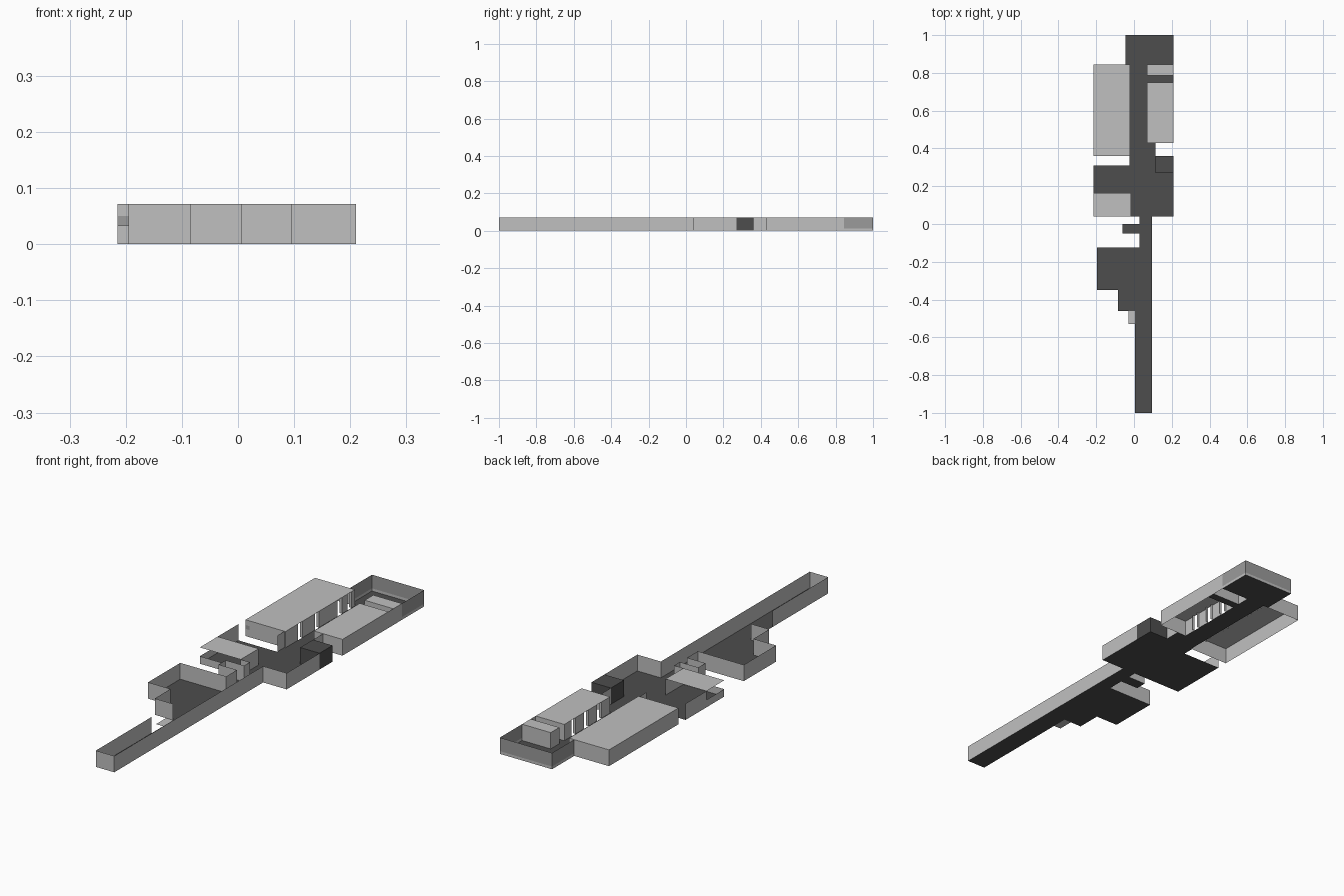
import bpy

cube = bpy.data.objects.get("Cube")
if cube:
    bpy.data.objects.remove(cube)

H = 0.072  # wall height


def material(name, value):
    m = bpy.data.materials.new(name)
    m.use_nodes = True
    c = (value, value, value, 1)
    m.diffuse_color = c
    m.node_tree.nodes["Principled BSDF"].inputs["Base Color"].default_value = c
    return m


light = material("light grey", 0.53)
dark = material("dark grey", 0.075)
mid = material("middle grey", 0.33)


def build(name, quads, mat):
    verts = [p for q in quads for p in q]
    faces = [tuple(range(4 * i, 4 * i + 4)) for i in range(len(quads))]
    mesh = bpy.data.meshes.new(name)
    mesh.from_pydata(verts, [], faces)
    mesh.materials.append(mat)
    ob = bpy.data.objects.new(name, mesh)
    bpy.context.collection.objects.link(ob)
    return ob


def panel(a, b, z0=0, z1=H):
    return [(*a, z0), (*b, z0), (*b, z1), (*a, z1)]


def flat(x0, x1, y0, y1, z=0):
    return [(x0, y0, z), (x1, y0, z), (x1, y1, z), (x0, y1, z)]


def walls(name, path, mat=light, z0=0, z1=H):
    build(name, [panel(a, b, z0, z1) for a, b in zip(path, path[1:])], mat)


def door_wall(name, x, y0, y1, doors, depth, width=0.03):
    # wall with door gaps, each lined by two cheeks
    quads, y = [], y0
    for d in doors:
        a, b = d - width / 2, d + width / 2
        quads.append(panel((x, y), (x, a)))
        quads += [panel((x, e), (x + depth, e)) for e in (a, b)]
        y = b
    quads.append(panel((x, y), (x, y1)))
    build(name, quads, light)


# Floors
build("hall_floor", [
    flat(-0.045, 0.21, 0.845, 1),
    flat(-0.02, 0.07, 0.36, 0.845),
    flat(0.07, 0.21, 0.75, 0.785),
    flat(0.07, 0.115, 0.27, 0.43),
    flat(-0.025, 0.07, 0.27, 0.36),
    flat(-0.015, 0.21, 0.04, 0.27),
    flat(-0.215, -0.015, 0.04, 0.31),
], dark)
build("corridor_floor", [
    flat(0.005, 0.095, -1, -0.125),
    flat(0.03, 0.095, -0.125, 0.04),
    flat(-0.06, 0.03, -0.05, 0),
    flat(-0.195, 0.005, -0.35, -0.125),
    flat(-0.085, 0.005, -0.46, -0.35),
], dark)
build("alcove_floor", [flat(-0.03, 0.005, -0.53, -0.46)], light)

# Corridor and front room walls
walls("corridor_wall", [(0.005, -0.61), (0.005, -1), (0.095, -1),
                        (0.095, 0.04), (0.21, 0.04), (0.21, 0.27)])
walls("front_room_wall", [(0.005, -0.46), (-0.085, -0.46), (-0.085, -0.35),
                          (-0.195, -0.35), (-0.195, -0.125), (0.03, -0.125),
                          (0.03, -0.05), (-0.06, -0.05), (-0.06, 0), (0.03, 0),
                          (0.03, 0.04), (-0.015, 0.04), (-0.015, 0.165)])

# Side room with a low wall under a flat roof
walls("side_room_wall", [(-0.215, 0.165), (-0.215, 0.31)])
walls("side_room_low_wall", [(-0.215, 0.165), (-0.215, 0.04), (-0.015, 0.04)], z1=0.033)
build("side_room_roof", [flat(-0.215, -0.015, 0.04, 0.165, H)], light)
walls("hall_corner_wall", [(-0.025, 0.31), (-0.025, 0.36)])

# Large roofed block, open underneath
walls("large_block_wall", [(-0.02, 0.36), (-0.215, 0.36), (-0.215, 0.845), (-0.02, 0.845)])
door_wall("large_block_door_wall", -0.02, 0.36, 0.845, [0.463, 0.58, 0.74, 0.807], -0.012)
build("large_block_roof", [flat(-0.215, -0.02, 0.36, 0.845, H)], light)
walls("large_block_window", [(-0.214, 0.358), (-0.195, 0.358)], mid, 0.033, 0.05)

# Two smaller roofed blocks with a passage between them
walls("small_block_wall", [(0.07, 0.43), (0.21, 0.43), (0.21, 0.75), (0.07, 0.75)])
door_wall("small_block_door_wall", 0.07, 0.43, 0.75, [0.505, 0.596, 0.686], 0.012)
build("small_block_roof", [flat(0.07, 0.21, 0.43, 0.75, H)], light)
walls("passage_end_wall", [(0.21, 0.75), (0.21, 0.785)])
walls("end_block_wall", [(0.07, 0.785), (0.21, 0.785), (0.21, 0.845),
                         (0.07, 0.845), (0.07, 0.785)])
build("end_block_roof", [flat(0.07, 0.21, 0.785, 0.845, H)], light)

# Dark closed box beside the hall
walls("hall_short_wall", [(0.115, 0.36), (0.115, 0.43)])
walls("dark_box_sides", [(0.115, 0.27), (0.21, 0.27), (0.21, 0.36),
                         (0.115, 0.36), (0.115, 0.27)], dark)
build("dark_box_caps", [flat(0.115, 0.21, 0.27, 0.36, z) for z in (0, H)], dark)

# Glazed rear end on a low sill
rear = [(0.21, 0.845), (0.21, 1), (-0.045, 1), (-0.045, 0.845), (-0.02, 0.845)]
walls("rear_sill", rear, z1=0.012)
walls("rear_glazing", rear[:4], mid, 0.012)
